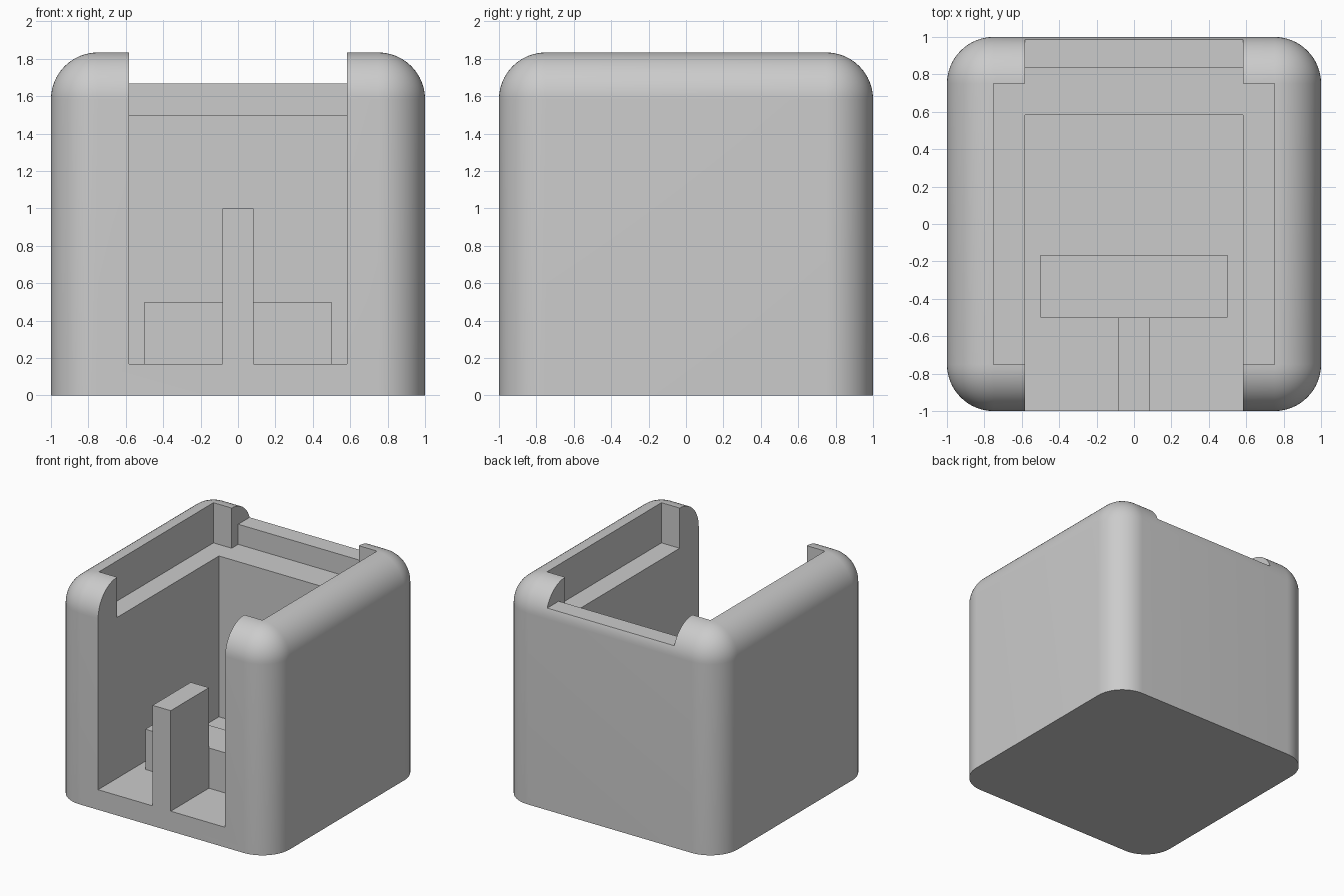
import bpy
import bmesh
from math import radians

default = bpy.data.objects.get("Cube")
if default:
    bpy.data.objects.remove(default, do_unlink=True)

GREY = (0.6, 0.6, 0.6, 1)
mat = bpy.data.materials.new("plain_grey")
mat.use_nodes = True
mat.diffuse_color = GREY
mat.node_tree.nodes["Principled BSDF"].inputs["Base Color"].default_value = GREY

HEIGHT = 11 / 6
RADIUS = 0.25
SLOT = 0.583      # half width of the front opening
FLOOR = 1 / 6
LEDGE = 1.5
OPEN = 2.2        # cutters reach past the top


def box(name, x, y, z, round_edges=False):
    """Box centred on x with half width x, y and z given as (low, high)."""
    bm = bmesh.new()
    bmesh.ops.create_cube(bm, size=1)
    for v in bm.verts:
        v.co = (2 * x * v.co.x, y[v.co.y > 0], z[v.co.z > 0])
    if round_edges:
        # Every edge except those around the flat base
        edges = [e for e in bm.edges if max(v.co.z for v in e.verts) > z[0]]
        bmesh.ops.bevel(bm, geom=edges, offset=RADIUS, segments=16,
                        profile=0.5, affect='EDGES', clamp_overlap=True)
    mesh = bpy.data.meshes.new(name)
    bm.to_mesh(mesh)
    bm.free()
    mesh.materials.append(mat)
    obj = bpy.data.objects.new(name, mesh)
    bpy.context.collection.objects.link(obj)
    return obj


def activate(obj):
    bpy.ops.object.select_all(action='DESELECT')
    obj.select_set(True)
    bpy.context.view_layer.objects.active = obj


def cut(target, cutter):
    cutter.hide_render = True
    mod = target.modifiers.new("cut", 'BOOLEAN')
    mod.operation = 'DIFFERENCE'
    mod.solver = 'EXACT'
    mod.object = cutter
    activate(target)
    bpy.ops.object.modifier_apply(modifier=mod.name)
    bpy.data.objects.remove(cutter, do_unlink=True)


# Rounded outer shell
shell = box("shell", 1, (-1, 1), (0, HEIGHT), round_edges=True)

# Main cavity open to the front, lid ledge, its rear extension, low back rim
cut(shell, box("cavity_cutter", SLOT, (-1.2, SLOT), (FLOOR, OPEN)))
cut(shell, box("ledge_cutter", 0.75, (-0.75, 0.75), (LEDGE, OPEN)))
cut(shell, box("rear_ledge_cutter", SLOT, (0, 0.835), (LEDGE, OPEN)))
cut(shell, box("back_rim_cutter", SLOT, (0.5, 1.2), (LEDGE + 1 / 6, OPEN)))

activate(shell)
bpy.ops.object.shade_smooth_by_angle(angle=radians(30))

# Tall divider at the front, with a low cross block behind it
box("front_divider", 1 / 12, (-1, -0.5), (FLOOR, 1))
box("cross_block", 0.5, (-0.5, -FLOOR), (FLOOR, 0.5))
